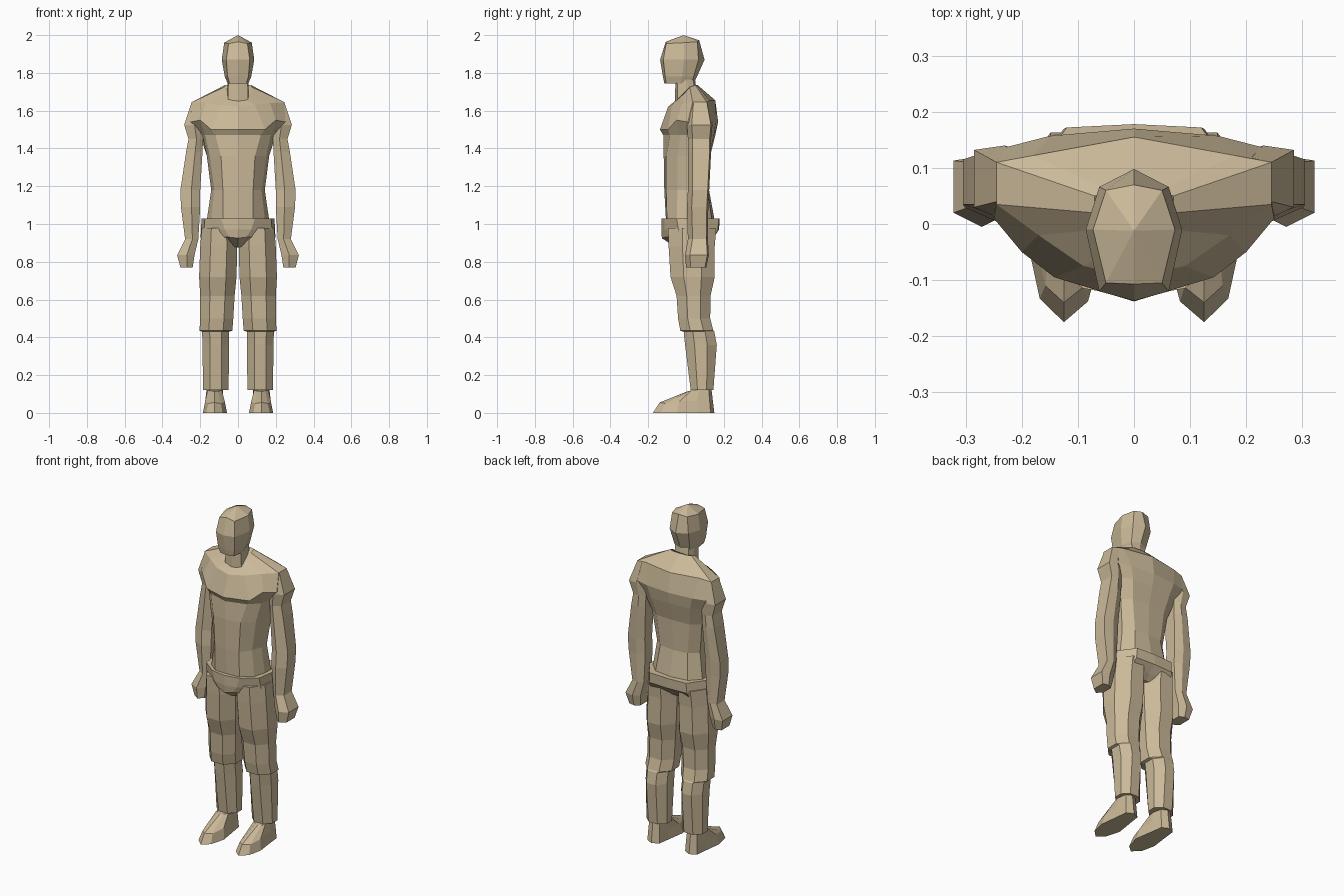
import bpy, bmesh

mat = bpy.data.materials.new("tan")
mat.diffuse_color = (0.60, 0.49, 0.32, 1)


def loft(name, rings):
    """Skin a stack of closed rings and cap both ends."""
    bm = bmesh.new()
    rows = [[bm.verts.new(p) for p in ring] for ring in rings]
    n = len(rows[0])
    for a, b in zip(rows, rows[1:]):
        for i in range(n):
            j = (i + 1) % n
            bm.faces.new((a[i], a[j], b[j], b[i]))
    bm.faces.new(rows[0])
    bm.faces.new(rows[-1])
    bmesh.ops.remove_doubles(bm, verts=bm.verts, dist=0.0005)
    bmesh.ops.recalc_face_normals(bm, faces=bm.faces)
    me = bpy.data.meshes.new(name)
    bm.to_mesh(me)
    bm.free()
    me.materials.append(mat)
    ob = bpy.data.objects.new(name, me)
    bpy.context.collection.objects.link(ob)
    return ob


def sym(half):
    """Complete a ring from its +x half (front centre to back centre)."""
    return half + [(-x, y, z) for x, y, z in half[-2:0:-1]]


def flat(z, *pts):
    return sym([(x, y, z) for x, y in pts])


def pair(name, rings):
    """Left and right copies of a limb."""
    loft(name + "_left", rings)
    loft(name + "_right", [[(-x, y, z) for x, y, z in r] for r in rings])


# Head: faceted skull, brow and jaw
loft("head", [
    flat(1.745, (0, -.115), (.045, -.105), (.055, -.03), (.045, .03), (0, .04)),
    flat(1.78, (0, -.122), (.055, -.11), (.07, -.02), (.052, .04), (0, .058)),
    flat(1.87, (0, -.137), (.062, -.12), (.086, -.01), (.062, .066), (0, .098)),
    sym([(0, -.107, 1.965), (.05, -.105, 1.955), (.073, -.01, 1.96),
         (.05, .06, 1.965), (0, .07, 1.972)]),
    sym([(0, -.012, 2.0)] * 5),
])

# Neck
loft("neck", [
    flat(1.60, (0, -.06), (.055, -.045), (.06, .03), (.045, .06), (0, .07)),
    flat(1.79, (0, -.055), (.05, -.045), (.055, 0), (.045, .035), (0, .045)),
])

# Torso: waist, overhanging chest, sloping shoulders
loft("torso", [
    flat(1.0, (0, -.105), (.08, -.1), (.145, -.05), (.168, .02), (.168, .08), (.11, .14), (0, .155)),
    flat(1.18, (0, -.115), (.08, -.105), (.125, -.045), (.142, .02), (.142, .07), (.09, .115), (0, .122)),
    flat(1.36, (0, -.118), (.09, -.105), (.15, -.045), (.165, .02), (.165, .085), (.11, .122), (0, .128)),
    flat(1.47, (0, -.12), (.12, -.085), (.175, -.03), (.188, .03), (.2, .11), (.13, .148), (0, .155)),
    sym([(0, -.138, 1.5), (.142, -.095, 1.5), (.2, -.05, 1.55), (.25, .01, 1.54),
         (.255, .13, 1.54), (.15, .157, 1.54), (0, .17, 1.54)]),
    sym([(0, -.095, 1.62), (.09, -.075, 1.63), (.17, -.02, 1.64), (.245, .035, 1.645),
         (.245, .11, 1.645), (.18, .122, 1.655), (0, .155, 1.655)]),
    sym([(0, -.06, 1.65), (.05, -.05, 1.655), (.065, -.01, 1.69), (.072, .02, 1.725),
         (.07, .05, 1.735), (.045, .06, 1.735), (0, .062, 1.735)]),
])


# Arms with fists
def arm_ring(z, xi, xo, yf, yb):
    xm = xi + (xo - xi) * .45
    return [(xo, yf, z), (xo, yb, z), (xm, yb + .008, z),
            (xi, yb - .01, z), (xi, yf, z), (xm, yf - .025, z)]


pair("arm", [arm_ring(*r) for r in [
    (1.645, .18, .245, .04, .11), (1.525, .185, .285, .03, .132),
    (1.45, .185, .262, .035, .125), (1.38, .188, .275, .035, .125),
    (1.18, .2, .305, .035, .115), (1.09, .2, .302, .03, .11),
    (.92, .21, .28, .035, .108), (.835, .23, .322, .02, .113),
    (.77, .24, .305, .025, .1)]])

# Trouser top with a loose waistband
loft("trouser_waist", [
    sym([(0, -.05, .875), (.02, -.04, .88), (.1, 0, .9), (.1, .06, .9), (.06, .1, .9), (0, .1, .9)]),
    sym([(0, -.128, .925), (.045, -.11, .93), (.18, -.03, .93), (.198, .06, .93), (.13, .155, .94), (0, .13, .93)]),
    sym([(0, -.13, .97), (.07, -.115, .97), (.18, -.04, .97), (.196, .07, .97), (.125, .17, .97), (0, .175, .97)]),
    flat(1.03, (0, -.13), (.09, -.115), (.175, -.05), (.193, .07), (.12, .172), (0, .178)),
])


# Trouser legs with a knee fold
def leg_ring(z, xi, xo, yf, yb):
    dx, dy = (xo - xi) * .28, (yb - yf) * .3
    return [(xi + dx, yf, z), (xo - dx, yf, z), (xo, yf + dy, z), (xo, yb - dy, z),
            (xo - dx, yb, z), (xi + dx, yb, z), (xi, yb - dy, z), (xi, yf + dy, z)]


pair("trouser_leg", [leg_ring(*r) for r in [
    (.12, .05, .185, .025, .145), (.36, .047, .188, -.005, .163),
    (.43, .047, .19, -.012, .15), (.435, .03, .204, -.03, .145),
    (.5, .025, .2, -.042, .128), (.62, .018, .2, -.05, .13),
    (.72, .008, .206, -.082, .152), (.88, .004, .2, -.092, .152),
    (.98, .01, .192, -.095, .16)]])

# Feet: ankle, instep and pointed toe
sole = [(.125, -.175), (.168, -.133), (.186, -.05), (.172, .06), (.165, .13),
        (.125, .15), (.085, .13), (.075, .06), (.058, -.05), (.082, -.138)]
pair("foot", [
    [(x, y, 0) for x, y in sole],
    [(.125, -.14, .055), (.158, -.11, .05), (.174, -.035, .06), (.17, .06, .065), (.162, .125, .065),
     (.125, .142, .065), (.088, .125, .065), (.078, .06, .065), (.07, -.035, .06), (.09, -.112, .05)],
    [(.125, .01, .115), (.145, .015, .115), (.16, .03, .12), (.166, .07, .125), (.158, .12, .125),
     (.125, .135, .125), (.092, .12, .125), (.08, .07, .125), (.085, .03, .12), (.105, .015, .115)],
])
